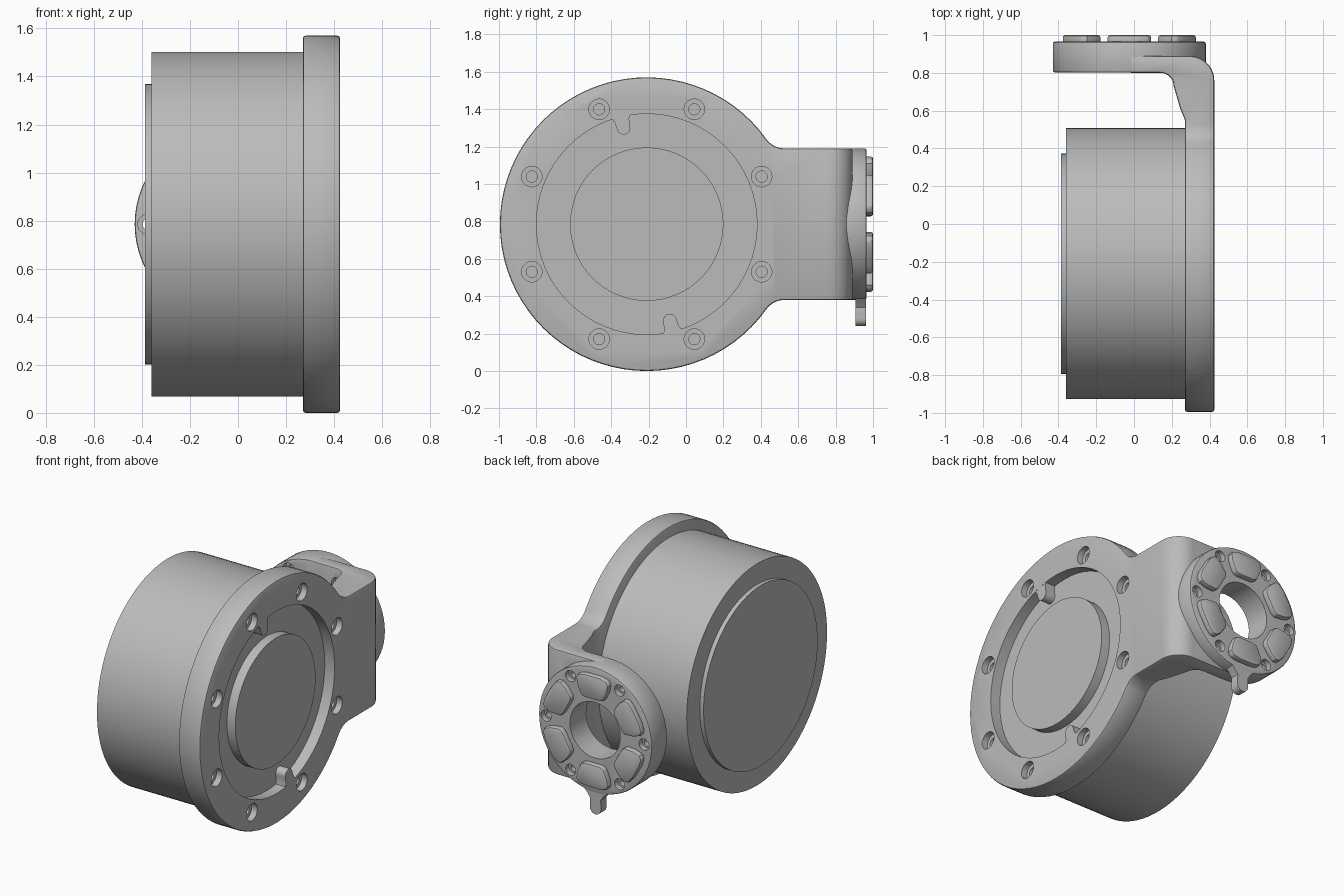
import bpy, bmesh
from math import sin, cos, radians, sqrt, atan2, degrees

cube = bpy.data.objects.get("Cube")
if cube:
    bpy.data.objects.remove(cube, do_unlink=True)

grey = bpy.data.materials.new("plain grey")
grey.use_nodes = True
grey.diffuse_color = (0.5, 0.5, 0.5, 1)
grey.node_tree.nodes["Principled BSDF"].inputs["Base Color"].default_value = (0.5, 0.5, 0.5, 1)

DRUM_Y, MID_Z, RING_X = -0.21, 0.785, -0.025
FLANGE_R, RING_R = 0.785, 0.405


def arc(a, b, r, start=0, end=360, n=64):
    """Points on an arc; a full circle leaves out the repeated last point."""
    steps = n if abs(end - start) == 360 else n + 1
    angles = [radians(start + (end - start) * i / n) for i in range(steps)]
    return [(a + r * cos(t), b + r * sin(t)) for t in angles]


def prism(name, loops, axis, lo, hi):
    """Extrude closed outlines along an axis."""
    place = {"x": lambda a, b, t: (t, a, b),
             "y": lambda a, b, t: (a, t, b),
             "z": lambda a, b, t: (a, b, t)}[axis]
    bm = bmesh.new()
    for loop in loops:
        low = [bm.verts.new(place(a, b, lo)) for a, b in loop]
        high = [bm.verts.new(place(a, b, hi)) for a, b in loop]
        bm.faces.new(low)
        bm.faces.new(high)
        for i in range(len(loop)):
            j = (i + 1) % len(loop)
            bm.faces.new((low[i], low[j], high[j], high[i]))
    bmesh.ops.recalc_face_normals(bm, faces=bm.faces)
    mesh = bpy.data.meshes.new(name)
    bm.to_mesh(mesh)
    bm.free()
    mesh.materials.append(grey)
    obj = bpy.data.objects.new(name, mesh)
    bpy.context.collection.objects.link(obj)
    return obj


def select(obj):
    bpy.ops.object.select_all(action="DESELECT")
    obj.select_set(True)
    bpy.context.view_layer.objects.active = obj


def apply(obj, mod):
    select(obj)
    bpy.ops.object.modifier_apply(modifier=mod.name)


def boolean(obj, cutter, operation="DIFFERENCE"):
    mod = obj.modifiers.new("cut", "BOOLEAN")
    mod.operation, mod.solver, mod.object = operation, "EXACT", cutter
    apply(obj, mod)


def bevel(obj, width, segments=2):
    mod = obj.modifiers.new("soft edges", "BEVEL")
    mod.width, mod.segments = width, segments
    mod.limit_method, mod.angle_limit = "ANGLE", radians(40)
    apply(obj, mod)


def smooth(obj):
    select(obj)
    bpy.ops.object.shade_smooth_by_angle(angle=radians(30))


# Flange and arm silhouette, seen along the drum axis
fillet = 0.12
dz = RING_R + fillet
dy = sqrt((FLANGE_R + fillet) ** 2 - dz ** 2)
turn = degrees(atan2(dz, dy))
silhouette = (arc(DRUM_Y, MID_Z, FLANGE_R, turn, 360 - turn)
              + arc(DRUM_Y + dy, MID_Z - dz, fillet, 180 - turn, 90, 8)[1:]
              + [(1.1, MID_Z - RING_R), (1.1, MID_Z + RING_R)]
              + arc(DRUM_Y + dy, MID_Z + dz, fillet, 270, 180 + turn, 8)[:-1])
bracket = prism("flange_and_arm", [silhouette], "x", -0.5, 0.6)

# Bent section of the arm, seen from above
section = ([(0.27, -1.1), (0.27, 0.55), (0.245, 0.61), (0.21, 0.73)]
           + arc(0.14, 0.73, 0.07, 15, 90, 6)
           + [(RING_X, 0.8), (RING_X, 0.89)]
           + arc(0.295, 0.76, 0.13, 90, 0, 10) + [(0.425, -1.1)])
bend = prism("bend_cutter", [section], "z", -0.2, 1.8)
boolean(bracket, bend, "INTERSECT")
bevel(bracket, 0.012)

# Mounting ring at the end of the arm
ring = prism("mounting_ring", [arc(RING_X, MID_Z, RING_R)], "y", 0.803, 0.965)
bevel(ring, 0.01)

# Cutters: flange recess, stepped bolt holes, ring bore and screw holes
bolts = [(DRUM_Y + 0.665 * cos(radians(22.5 + 45 * i)),
          MID_Z + 0.665 * sin(radians(22.5 + 45 * i))) for i in range(8)]
screws = [(RING_X + 0.35 * cos(radians(60 * i)),
           MID_Z + 0.35 * sin(radians(60 * i))) for i in range(6)]


def holes(centres, r):
    return [arc(a, b, r, n=20) for a, b in centres]


flange_cutters = [
    prism("recess_cutter", [arc(DRUM_Y, MID_Z, 0.59)], "x", 0.355, 0.6),
    prism("bolt_head_cutter", holes(bolts, 0.055), "x", 0.385, 0.6),
    prism("bolt_cutter", holes(bolts, 0.03), "x", 0.32, 0.6)]
ring_cutters = [
    prism("bore_cutter", holes(screws, 0.023) + [arc(RING_X, MID_Z, 0.18, n=48)],
          "y", 0.72, 1.1),
    prism("screw_head_cutter", holes(screws, 0.036), "y", 0.93, 1.1),
    prism("inner_head_cutter", holes(screws, 0.042), "y", 0.72, 0.84)]
for cutter in flange_cutters + ring_cutters:
    boolean(bracket, cutter)
for cutter in ring_cutters:
    boolean(ring, cutter)
for cutter in flange_cutters + ring_cutters + [bend]:
    bpy.data.objects.remove(cutter, do_unlink=True)

parts = [bracket, ring]

# Drum with its end cap
parts.append(prism("drum", [arc(DRUM_Y, MID_Z, 0.717, n=96)], "x", -0.36, 0.3))
parts.append(prism("drum_end_cap", [arc(DRUM_Y, MID_Z, 0.583, n=80)], "x", -0.387, -0.35))

# Raised disc inside the recess
parts.append(prism("recess_disc", [arc(DRUM_Y, MID_Z, 0.41)], "x", 0.34, 0.415))

# Two rounded tabs reaching into the recess, opposite each other
for name, heading in (("upper_tab", 103.5), ("lower_tab", 283.5)):
    t = radians(heading)
    tab = [(0.61, -0.06), (0.57, -0.04)] + arc(0.53, 0, 0.036, 270, 90, 10) \
        + [(0.57, 0.04), (0.61, 0.06)]
    outline = [(DRUM_Y + u * cos(t) - v * sin(t), MID_Z + u * sin(t) + v * cos(t))
               for u, v in tab]
    parts.append(prism(name, [outline], "x", 0.34, 0.424))

# Six raised pads around the ring
half = [(0.365, 8), (0.365, 16), (0.345, 19.5), (0.3, 21), (0.235, 20), (0.218, 14)]
pad_shape = half + [(r, -a) for r, a in reversed(half)]
for i in range(6):
    outline = [(RING_X + r * cos(radians(30 + 60 * i + a)),
                MID_Z + r * sin(radians(30 + 60 * i + a))) for r, a in pad_shape]
    pad = prism(f"ring_pad_{i + 1}", [outline], "y", 0.95, 1.0)
    bevel(pad, 0.012)
    parts.append(pad)

# Small tail hanging below the ring
tail = ([(RING_X - 0.1, 0.41), (RING_X - 0.06, 0.37), (RING_X - 0.038, 0.34)]
        + arc(RING_X, 0.28, 0.04, 180, 360, 12)
        + [(RING_X + 0.038, 0.34), (RING_X + 0.06, 0.37), (RING_X + 0.1, 0.41)])
parts.append(prism("ring_tail", [tail], "y", 0.905, 0.962))

for part in parts:
    smooth(part)
